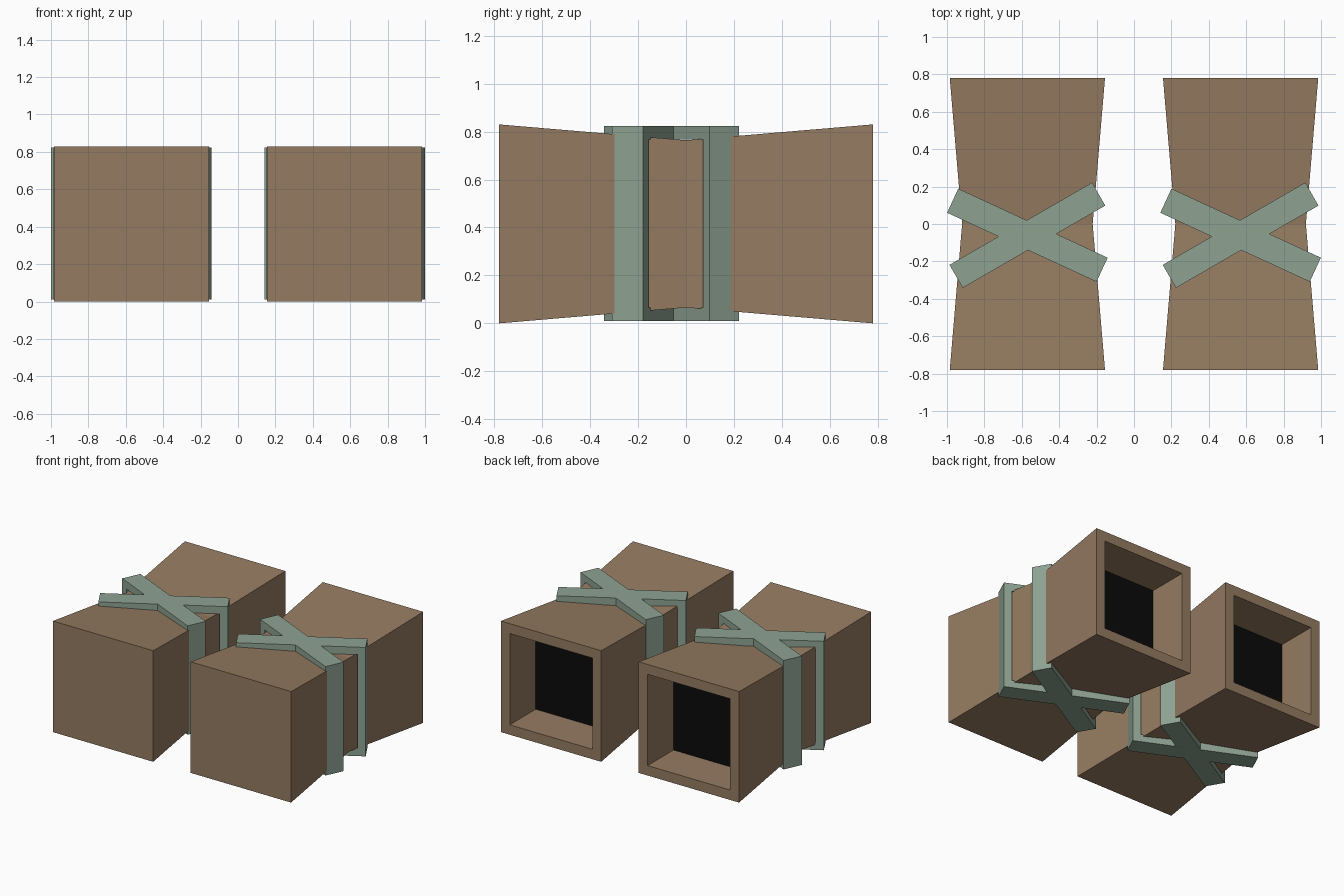
import bpy, bmesh
from math import radians
from mathutils import Matrix, Vector

default = bpy.data.objects.get("Cube")
if default:
    bpy.data.objects.remove(default, do_unlink=True)


def material(name, rgb):
    mat = bpy.data.materials.new(name)
    mat.use_nodes = True
    color = (*rgb, 1)
    mat.diffuse_color = color
    mat.node_tree.nodes["Principled BSDF"].inputs["Base Color"].default_value = color
    return mat


brown = material("warm brown", (0.30, 0.20, 0.12))
green = material("sage green", (0.27, 0.365, 0.29))
black = material("recess black", (0.003, 0.003, 0.003))

MID_Z = 0.415      # height of the box axis
DEPTH = 0.78       # half length of a box


def make_object(name, bm, mats, matrix):
    bmesh.ops.recalc_face_normals(bm, faces=bm.faces[:])
    mesh = bpy.data.meshes.new(name)
    bm.to_mesh(mesh)
    bm.free()
    for mat in mats:
        mesh.materials.append(mat)
    obj = bpy.data.objects.new(name, mesh)
    obj.matrix_world = matrix
    bpy.context.collection.objects.link(obj)
    return obj


def ring(bm, half_x, half_z, y):
    return [bm.verts.new((sx * half_x, y, sz * half_z))
            for sx, sz in ((-1, -1), (1, -1), (1, 1), (-1, 1))]


def bridge(bm, a, b):
    for i in range(4):
        j = (i + 1) % 4
        bm.faces.new((a[i], a[j], b[j], b[i]))


def box(name, x):
    # Waisted square body, closed in front, with a square recess at the back
    bm = bmesh.new()
    outline = [(0.415, -DEPTH), (0.349, 0), (0.415, DEPTH),
               (0.341, DEPTH), (0.341, DEPTH - 0.305)]
    rings = [ring(bm, half, half, y) for half, y in outline]
    for a, b in zip(rings, rings[1:]):
        bridge(bm, a, b)
    bm.faces.new(rings[0])
    bm.faces.new(rings[-1]).material_index = 1
    make_object(name, bm, [brown, black], Matrix.Translation((x, 0, MID_Z)))


def strap(name, x, angle):
    # Rectangular hoop around the waist, turned about the vertical axis
    bm = bmesh.new()
    half_x, half_z, half_w, thick = 0.44, 0.407, 0.071, 0.056
    loops = [ring(bm, half_x - t, half_z - t, y)
             for t, y in ((0, -half_w), (0, half_w), (thick, half_w), (thick, -half_w))]
    for i in range(4):
        bridge(bm, loops[i], loops[(i + 1) % 4])
    place = Matrix.Translation(Vector((x, -0.06, MID_Z + 0.002)))
    make_object(name, bm, [green], place @ Matrix.Rotation(radians(angle), 4, "Z"))


for side, x in (("left", 0.57), ("right", -0.57)):
    box(side + "_box", x)
    strap(side + "_strap_a", x, -24.8)
    strap(side + "_strap_b", x, 30)
